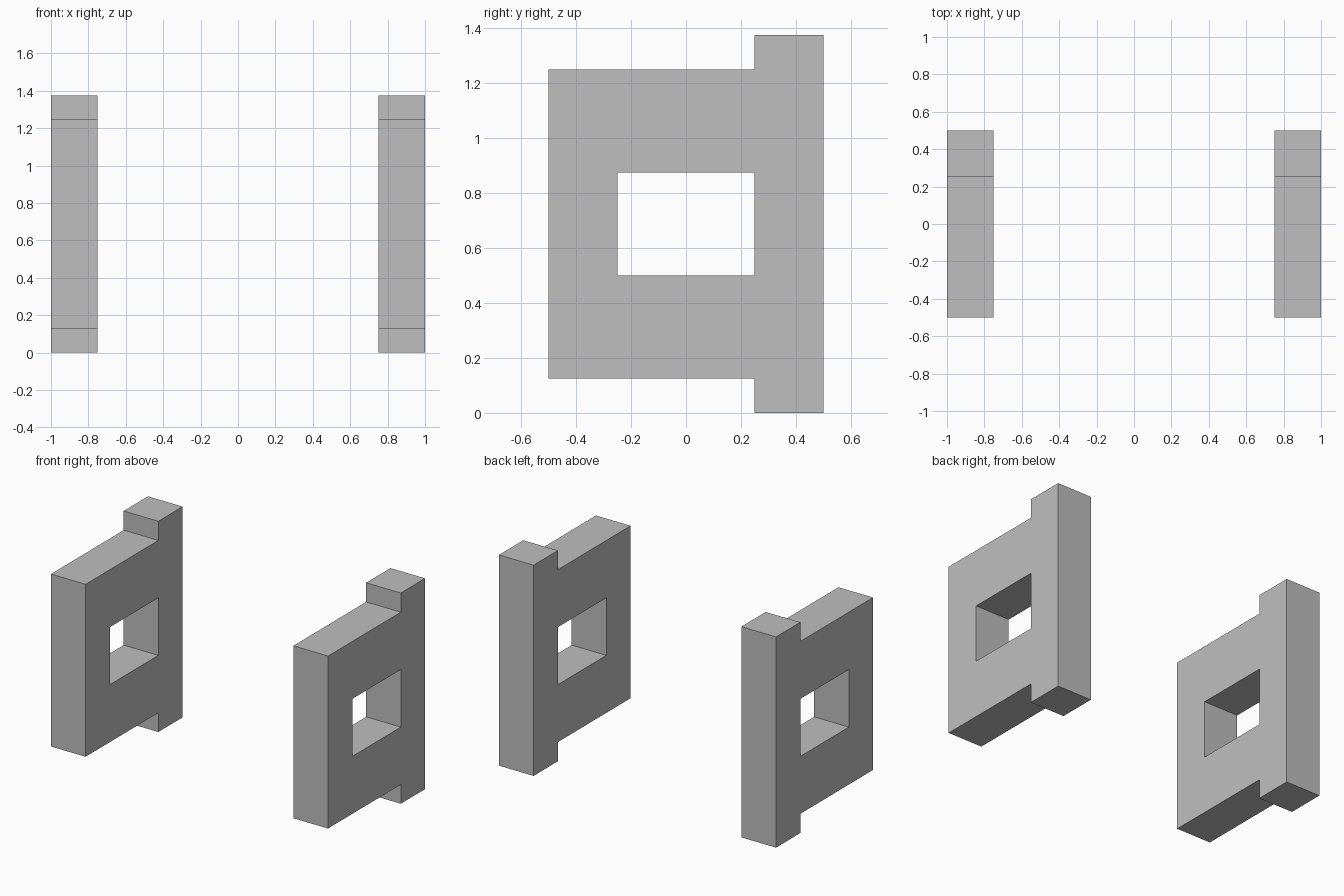
import bpy, bmesh

if "Cube" in bpy.data.objects:
    bpy.data.objects.remove(bpy.data.objects["Cube"])

grey = bpy.data.materials.new("light grey")
grey.diffuse_color = (0.52, 0.52, 0.52, 1)
grey.use_nodes = True
grey.node_tree.nodes["Principled BSDF"].inputs["Base Color"].default_value = grey.diffuse_color

# Side profile as a coarse grid of cells (y, z)
YS = [-0.5, -0.25, 0.25, 0.5]
ZS = [0, 0.125, 0.5, 0.875, 1.25, 1.375]
THICK = 0.25


def is_solid(col, row):
    if col == 2:                 # full-height rear post
        return True
    if row in (0, 4):            # post sticks out above and below
        return False
    return (col, row) != (1, 2)  # window opening


def make_panel(name, x):
    bm = bmesh.new()
    verts = [[bm.verts.new((x, y, z)) for z in ZS] for y in YS]
    for c in range(len(YS) - 1):
        for r in range(len(ZS) - 1):
            if is_solid(c, r):
                bm.faces.new((verts[c][r], verts[c + 1][r],
                              verts[c + 1][r + 1], verts[c][r + 1]))
    for v in [v for v in bm.verts if not v.link_faces]:
        bm.verts.remove(v)
    # Thicken the profile into a closed panel
    res = bmesh.ops.extrude_face_region(bm, geom=bm.faces[:], use_keep_orig=True)
    moved = [g for g in res["geom"] if isinstance(g, bmesh.types.BMVert)]
    bmesh.ops.translate(bm, verts=moved, vec=(THICK, 0, 0))
    bmesh.ops.recalc_face_normals(bm, faces=bm.faces[:])
    mesh = bpy.data.meshes.new(name)
    bm.to_mesh(mesh)
    bm.free()
    mesh.materials.append(grey)
    bpy.context.collection.objects.link(bpy.data.objects.new(name, mesh))


# The two side panels
make_panel("left_panel", -1)
make_panel("right_panel", 1 - THICK)
